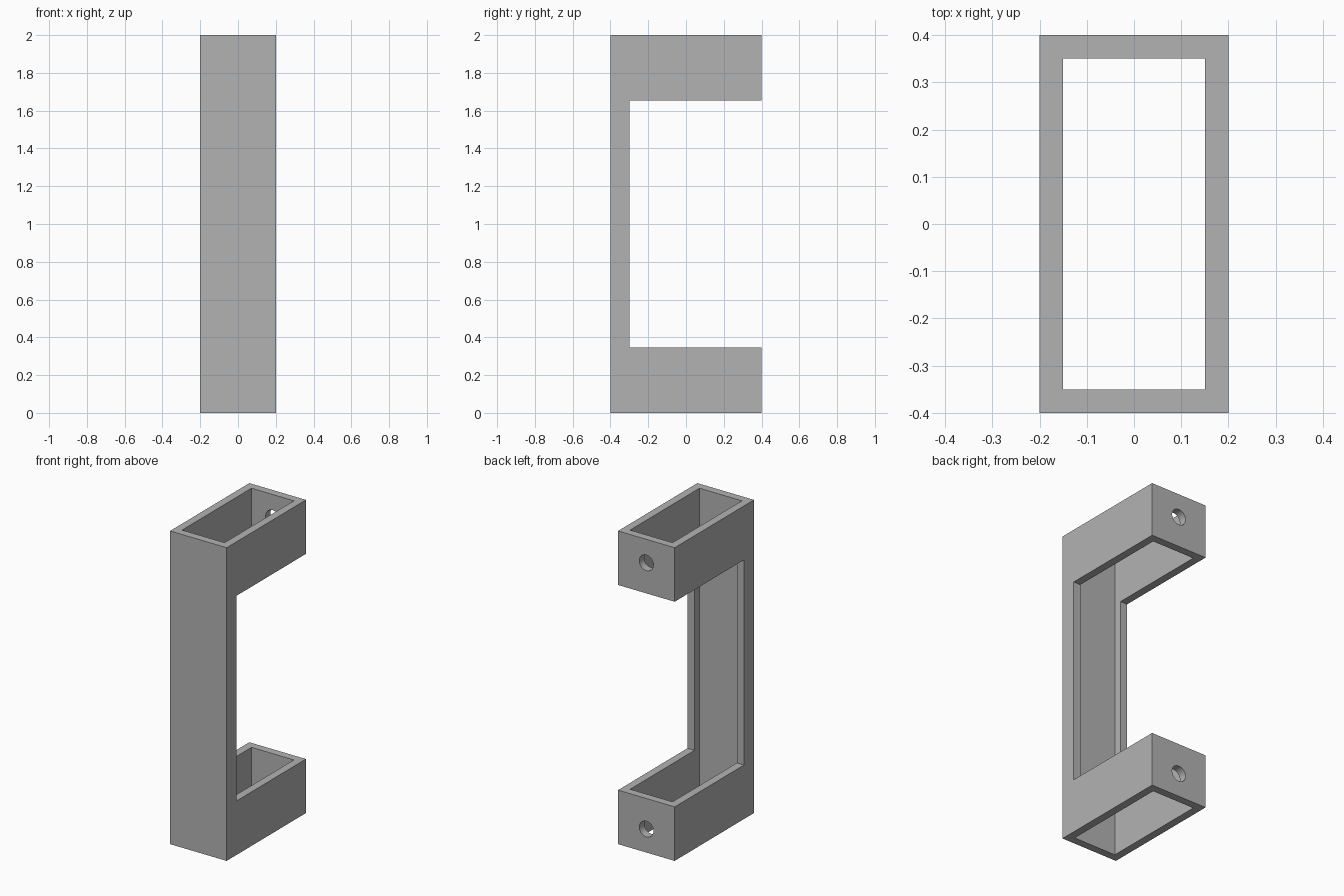
import bpy
import math

default = bpy.data.objects.get("Cube")
if default:
    bpy.data.objects.remove(default, do_unlink=True)

# Single grey material
grey = bpy.data.materials.new("plain_grey")
grey.use_nodes = True
colour = (0.45, 0.45, 0.45, 1)
grey.diffuse_color = colour
grey.node_tree.nodes["Principled BSDF"].inputs["Base Color"].default_value = colour


def box(name, low, high):
    """Axis-aligned box between two corners."""
    centre = [(a + b) / 2 for a, b in zip(low, high)]
    bpy.ops.mesh.primitive_cube_add(size=1, location=centre)
    obj = bpy.context.object
    obj.name = name
    obj.scale = [b - a for a, b in zip(low, high)]
    bpy.ops.object.transform_apply(location=True, rotation=False, scale=True)
    obj.data.materials.append(grey)
    return obj


def cut(target, cutter):
    """Subtract the cutter, then discard it."""
    cutter.hide_render = True
    mod = target.modifiers.new("cut", 'BOOLEAN')
    mod.operation = 'DIFFERENCE'
    mod.solver = 'EXACT'
    mod.object = cutter
    bpy.context.view_layer.objects.active = target
    bpy.ops.object.modifier_apply(modifier=mod.name)
    bpy.data.objects.remove(cutter, do_unlink=True)


# Rectangular tube, open at both ends
bracket = box("handle_bracket", (-0.2, -0.4, 0), (0.2, 0.4, 2))
cut(bracket, box("bore_cutter", (-0.15, -0.35, -0.1), (0.15, 0.35, 2.1)))

# Middle gap, leaving a shallow channel as the grip
cut(bracket, box("gap_cutter", (-0.3, -0.3, 0.345), (0.3, 0.5, 1.655)))

# Screw holes through the back walls
for z in (0.15, 1.85):
    bpy.ops.mesh.primitive_cylinder_add(vertices=32, radius=0.05, depth=0.2,
                                        location=(0, 0.375, z),
                                        rotation=(math.pi / 2, 0, 0))
    hole = bpy.context.object
    hole.name = "hole_cutter"
    hole.data.materials.append(grey)
    cut(bracket, hole)

# Smooth hole walls, crisp edges elsewhere
bpy.ops.object.select_all(action='DESELECT')
bracket.select_set(True)
bpy.context.view_layer.objects.active = bracket
bpy.ops.object.shade_smooth_by_angle(angle=math.radians(30))
